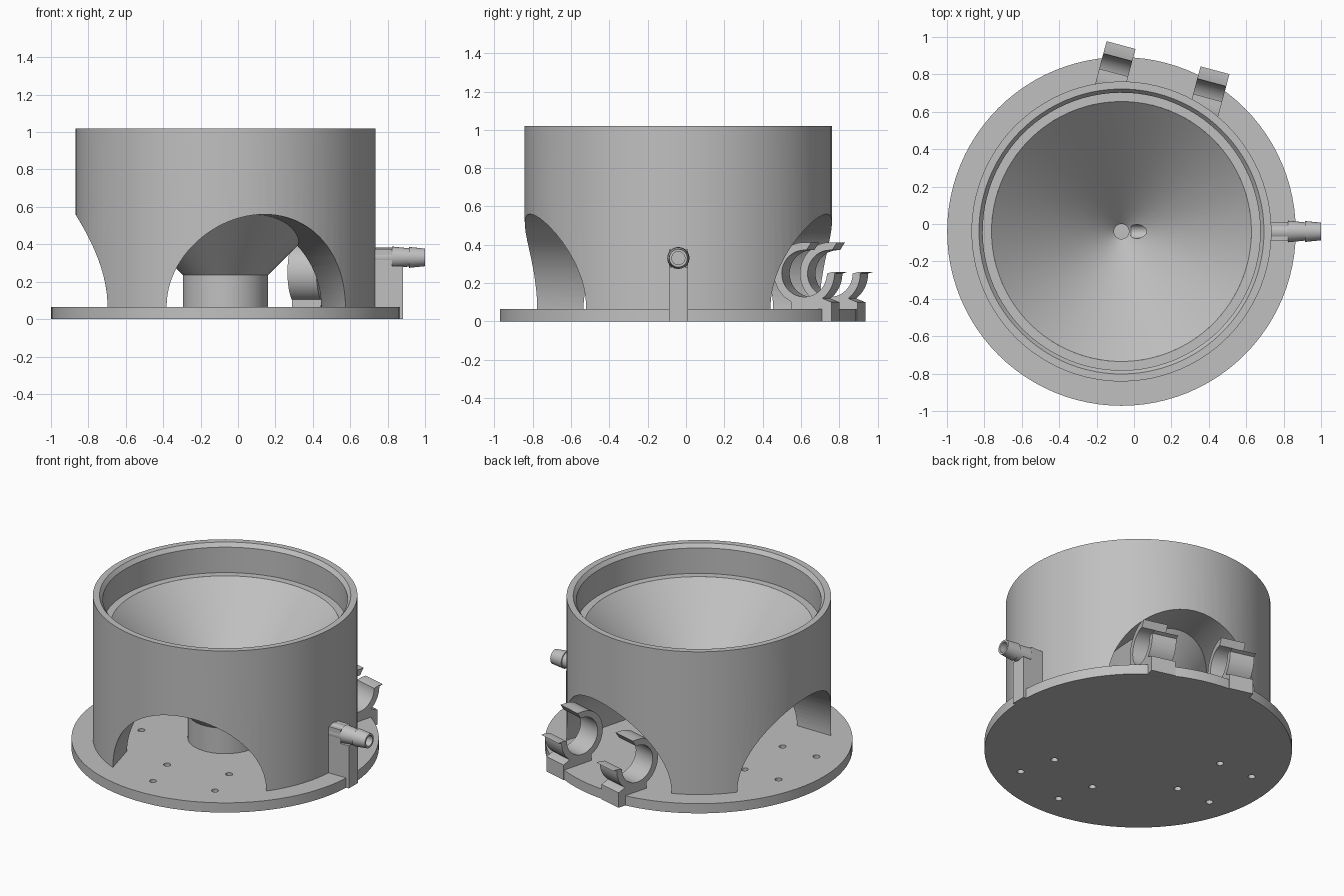
import bpy, bmesh
from math import cos, sin, pi, radians
from mathutils import Matrix, Vector

if "Cube" in bpy.data.objects:
    bpy.data.objects.remove(bpy.data.objects["Cube"])

grey = bpy.data.materials.new("plain grey")
grey.use_nodes = True
colour = (0.53, 0.53, 0.53, 1)
grey.diffuse_color = colour
grey.node_tree.nodes["Principled BSDF"].inputs["Base Color"].default_value = colour

CENTRE = Matrix.Translation((-0.067, -0.04, 0))    # axis of the round body
FLOOR = 0.065                                      # top of the base plate


def heading(degrees):
    return Matrix.Rotation(radians(degrees), 4, 'Z')


def finish(name, bm, matrix):
    bmesh.ops.remove_doubles(bm, verts=bm.verts, dist=0.0001)
    bmesh.ops.recalc_face_normals(bm, faces=bm.faces)
    bm.transform(CENTRE @ matrix)
    mesh = bpy.data.meshes.new(name)
    bm.to_mesh(mesh)
    bm.free()
    mesh.materials.append(grey)
    obj = bpy.data.objects.new(name, mesh)
    bpy.context.collection.objects.link(obj)
    return obj


def lathe(name, profile, matrix=Matrix(), steps=96):
    """Turn a closed (radius, height) profile about z."""
    bm = bmesh.new()
    verts = [bm.verts.new((r, 0, z)) for r, z in profile]
    # an edge lying on the axis makes no surface
    edges = [bm.edges.new((a, b)) for a, b in zip(verts, verts[1:] + verts[:1])
             if a.co.x + b.co.x > 0]
    bmesh.ops.spin(bm, geom=verts + edges, axis=(0, 0, 1), cent=(0, 0, 0),
                   angle=2 * pi, steps=steps, use_duplicate=False)
    return finish(name, bm, matrix)


def extrude(name, outline, width, matrix):
    """Extrude an (x, z) outline along y, centred on y = 0."""
    bm = bmesh.new()
    face = bm.faces.new([bm.verts.new((x, -width / 2, z)) for x, z in outline])
    out = bmesh.ops.extrude_face_region(bm, geom=[face])
    new = [v for v in out["geom"] if isinstance(v, bmesh.types.BMVert)]
    bmesh.ops.translate(bm, verts=new, vec=(0, width, 0))
    return finish(name, bm, matrix)


def rod(name, start, direction, radius, length, steps=96):
    turn = Vector(direction).to_track_quat('Z', 'Y').to_matrix().to_4x4()
    return lathe(name, [(0, 0), (radius, 0), (radius, length), (0, length)],
                 Matrix.Translation(start) @ turn, steps)


def cut(obj, cutters):
    bpy.context.view_layer.objects.active = obj
    for c in cutters:
        c.hide_render = True
        mod = obj.modifiers.new("cut", 'BOOLEAN')
        mod.operation, mod.solver, mod.object = 'DIFFERENCE', 'MANIFOLD', c
        bpy.ops.object.modifier_apply(modifier=mod.name)
        bpy.data.objects.remove(c)


# Base plate with two groups of four screw holes
base = lathe("base_plate", [(0, 0), (0.932, 0), (0.932, FLOOR), (0, FLOOR)])
cut(base, [rod("hole", heading(a) @ Vector((along, side, -0.1)), (0, 0, 1), 0.022, 0.3, 20)
           for a in (-75, 180) for along in (0.48, 0.73) for side in (-0.2, 0.2)])

# Round body, with three arched tunnels meeting at the middle
body = lathe("body", [(0, 0.03), (0.802, 0.03), (0.802, 1.02), (0.762, 1.02),
                      (0.742, 0.995), (0.742, 0.825), (0.695, 0.825), (0.695, 0.79),
                      (0, 0.1)], heading(1))
cut(body, [rod("tunnel", heading(a) @ Vector((-0.04, 0, FLOOR)),
               heading(a) @ Vector((1, 0, 0)), 0.495, 1.2) for a in (-75, 75, 180)])

# Funnel on its central post, with drain and side outlet
funnel = lathe("funnel", [(0, 0.03), (0.227, 0.03), (0.227, 0.235), (0.68, 0.688),
                          (0.695, 0.825), (0.04, 0.19), (0.04, 0.12), (0, 0.12)])
cut(funnel, [rod("outlet", (0.046, 0, 0.232), (1, 0, 0.13), 0.037, 0.14, 32)])

# Hose fitting: boss, barbed nozzle with bore, and support
PIPE = Matrix.Translation((0, 0, 0.33)) @ Matrix.Rotation(pi / 2, 4, 'Y')
lathe("hose_nozzle", [(0, 0.74), (0.052, 0.74), (0.052, 0.89), (0.058, 0.89),
                      (0.049, 0.98), (0.056, 0.98), (0.047, 1.067),
                      (0.034, 1.067), (0.034, 0.78), (0, 0.78)], PIPE, 40)
extrude("nozzle_support", [(0.74, 0), (0.95, 0), (0.95, 0.285), (0.89, 0.285),
                           (0.89, 0.375), (0.74, 0.375)], 0.1, Matrix())

# Pair of open clips on the back edge
ARC = [radians(85 + 275 * i / 40) for i in range(41)]


def arc(radius):
    return [(0.772 + radius * cos(a), 0.25 + radius * sin(a)) for a in ARC]


for label, side in (("left", -0.26), ("right", 0.26)):
    place = heading(75) @ Matrix.Translation((0, side, 0))
    ring = arc(0.163) + [(0.962, 0.258), (0.925, 0.258)] + arc(0.122)[::-1] + [(0.81, 0.413)]
    extrude(label + "_clip", ring, 0.16, place)
    extrude(label + "_clip_foot", [(0.7, 0.03), (0.85, 0), (0.92, 0), (0.92, 0.1),
                                   (0.87, 0.12), (0.7, 0.12)], 0.16, place)

# Smooth the round surfaces, keep the edges crisp
bpy.ops.object.select_all(action='DESELECT')
for obj in bpy.context.collection.objects:
    if obj.type == 'MESH':
        obj.select_set(True)
        bpy.context.view_layer.objects.active = obj
bpy.ops.object.shade_smooth_by_angle(angle=radians(30))
